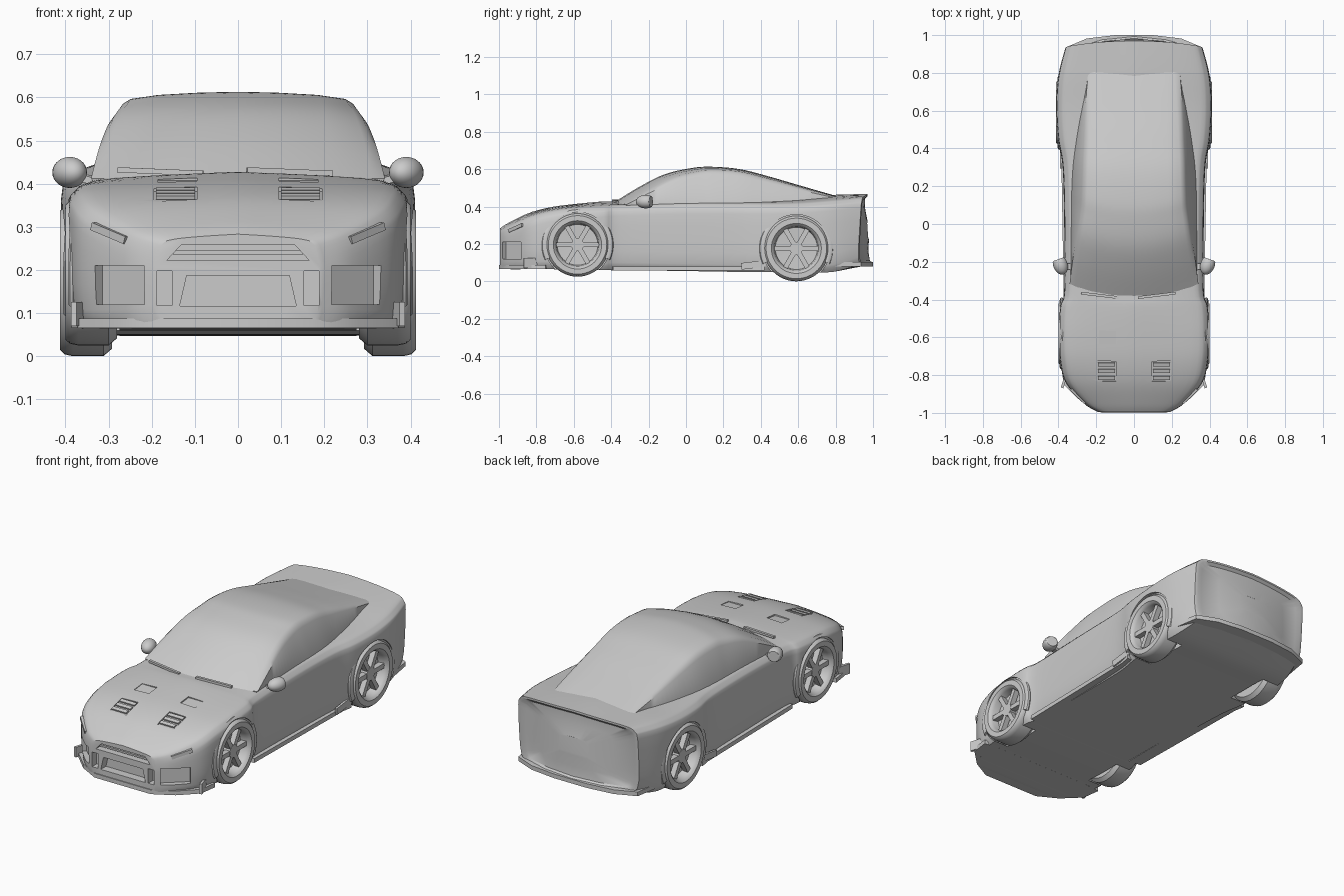
import bpy, bmesh, math
from mathutils import Vector, Matrix

if "Cube" in bpy.data.objects:
    bpy.data.objects.remove(bpy.data.objects["Cube"], do_unlink=True)

# One grey clay material for everything
grey = bpy.data.materials.new("plain_grey")
grey.use_nodes = True
grey.diffuse_color = (0.6, 0.6, 0.6, 1)
grey.node_tree.nodes["Principled BSDF"].inputs["Base Color"].default_value = (0.6, 0.6, 0.6, 1)


def finish(name, bm, angle=35):
    bmesh.ops.recalc_face_normals(bm, faces=bm.faces[:])
    mesh = bpy.data.meshes.new(name)
    bm.to_mesh(mesh)
    bm.free()
    mesh.materials.append(grey)
    ob = bpy.data.objects.new(name, mesh)
    bpy.context.collection.objects.link(ob)
    smooth(ob, angle)
    return ob


def smooth(ob, angle=35):
    bpy.ops.object.select_all(action='DESELECT')
    ob.select_set(True)
    bpy.context.view_layer.objects.active = ob
    bpy.ops.object.shade_smooth_by_angle(angle=math.radians(angle))


def spline(rows, n):
    """Smooth curve through rows of equal length."""
    pts = [Vector(r) for r in rows]
    out = []
    for i in range(len(pts) - 1):
        a, b, c, d = pts[max(i - 1, 0)], pts[i], pts[i + 1], pts[min(i + 2, len(pts) - 1)]
        for k in range(n):
            t = k / n
            out.append(b + (c - a) * (t / 2) + (a * 2 - b * 5 + c * 4 - d) * (t * t / 2)
                       + (b * 3 - a - c * 3 + d) * (t ** 3 / 2))
    return out + [pts[-1]]


def mirror_ring(half):
    return half + [Vector((-p.x, p.y, p.z)) for p in half[-2:0:-1]]


def loft(name, rings, closed=False):
    bm = bmesh.new()
    vs = [[bm.verts.new(p) for p in r] for r in rings]
    n = len(vs[0])
    for a, b in zip(vs, vs[1:] + vs[:1] if closed else vs[1:]):
        for i in range(n):
            bm.faces.new((a[i], a[(i + 1) % n], b[(i + 1) % n], b[i]))
    if not closed:
        bm.faces.new(vs[0])
        bm.faces.new(vs[-1])
    return finish(name, bm)


def box(name, loc, size, rot=(0, 0, 0), taper=1):
    bm = bmesh.new()
    bmesh.ops.create_cube(bm, size=1)
    for v in bm.verts:
        if v.co.z > 0:
            v.co.x *= taper
        v.co = Vector([c * s for c, s in zip(v.co, size)])
    turn = Matrix.Rotation(rot[2], 4, 'Z') @ Matrix.Rotation(rot[1], 4, 'Y') @ Matrix.Rotation(rot[0], 4, 'X')
    bm.transform(Matrix.Translation(loc) @ turn)
    return finish(name, bm)


def plate(name, outline, z0, z1):
    return loft(name, [[Vector((x, y, z)) for x, y in outline] for z in (z0, z1)])


def both(outline):
    return outline + [(-x, y) for x, y in reversed(outline)]


# Lower body: y, half width, floor, shoulder, centre height
stations = [(-.995, .19, .075, .268, .283), (-.95, .265, .065, .292, .312), (-.84, .36, .065, .345, .365),
            (-.72, .39, .065, .38, .397), (-.58, .396, .06, .397, .415), (-.44, .39, .06, .405, .427),
            (-.35, .368, .06, .41, .425), (0, .368, .055, .42, .425), (.3, .376, .05, .42, .43),
            (.45, .4, .05, .42, .44), (.62, .41, .05, .425, .45), (.78, .4, .05, .437, .462),
            (.94, .362, .09, .45, .467)]


def tail(p, w, top):
    """Bow the tail so its middle stands out behind the corners."""
    f = min(max((p.y - .78) / .16, 0), 1)
    t = (top - p.z) / .4
    p.y += f * f * (-.025 * t + (.03 + .055 * t) * (1 - min(abs(p.x) / w, 1) ** 2))
    return p


rings = []
for y, w, zb, zs, zt in spline(stations, 5):
    side = spline([(w * .97, y, zb + .025), (w, y, zb + .1), (w, y, zs - .06), (w * .96, y, zs - .02),
                   (w * .86, y, zs), (w * .5, y, zs * .4 + zt * .6), (0, y, zt)], 3)
    half = [Vector((0, y, zb)), Vector((w * .5, y, zb)), Vector((w * .92, y, zb))] + side
    rings.append(mirror_ring([tail(p, w, zt) for p in half]))
# Dished rear panel
for s, dent in ((.95, 0), (.88, .014), (.6, .018), (.25, .01)):
    ring = [Vector((p.x * s, .94, .27 + (p.z - .27) * s)) for p in rings[len(stations) * 5 - 5]]
    ring = [tail(p, .362, .467) for p in ring]
    rings.append([p - Vector((0, dent, 0)) for p in ring])
body = loft("car_body", rings)


def hood_height(x, y):
    return body.ray_cast((x, y, 2), (0, 0, -1))[1].z


# Cutters for wheel wells, bumper intakes and bonnet vents
WHEELS = {"front": (-.58, .195, .17, .4), "rear": (.59, .176, .176, .412)}
vent_z = hood_height(.145, -.78)
slot_z = hood_height(.145, -.6)
cutters = [box("grille_cutter", (0, -.99, .24), (.33, .07, .036), taper=.8),
           box("lower_grille_cutter", (0, -.99, .152), (.27, .08, .07), taper=.88)]
for s in (-1, 1):
    cutters += [box("slot_cutter", (s * .17, -.99, .158), (.035, .07, .08)),
                box("intake_cutter", (s * .277, -.935, .165), (.15, .06, .09), (0, 0, s * .72)),
                box("vent_cutter", (s * .145, -.78, vent_z), (.1, .11, .016), (.2, 0, 0)),
                box("slot_cutter", (s * .14, -.6, slot_z), (.09, .07, .01), (.12, 0, 0))]
    for y, z, r, x in WHEELS.values():
        bm = bmesh.new()
        bmesh.ops.create_cone(bm, cap_ends=True, segments=48, radius1=r + .005, radius2=r + .005, depth=.24)
        bm.transform(Matrix.Translation((s * .395, y, z)) @ Matrix.Rotation(math.pi / 2, 4, 'Y'))
        cutters.append(finish("well_cutter", bm))
for c in cutters:
    c.hide_render = True
    mod = body.modifiers.new("cut", 'BOOLEAN')
    mod.object, mod.operation, mod.solver = c, 'DIFFERENCE', 'EXACT'
    bpy.context.view_layer.objects.active = body
    bpy.ops.object.modifier_apply(modifier=mod.name)
    bpy.data.objects.remove(c, do_unlink=True)
smooth(body)

# Greenhouse: y, base half width, roof half width, roof height
cabin = [(-.4, .335, .325, .413), (-.25, .335, .306, .505), (-.115, .335, .286, .572), (.02, .335, .268, .604),
         (.126, .334, .262, .613), (.286, .328, .257, .6), (.446, .312, .25, .56), (.607, .285, .242, .513),
         (.767, .25, .23, .467), (.86, .235, .222, .44)]
rings = []
for y, wb, wt, zt in spline(cabin, 5):
    h = max(zt - .405, .006) / .2
    half = [(0, .36), (wb, .36), (wb, .405), (wt + .016, zt - .045 * h), (wt + .004, zt - .027 * h),
            (wt - .014, zt - .016 * h), (wt * .7, zt - .007 * h), (wt * .35, zt - .002 * h), (0, zt)]
    sweep = .065 * min(max((.4 - y) / .4, 0), 1)
    rings.append(mirror_ring([Vector((x, y + sweep * (x / .3) ** 2, z)) for x, z in half]))
loft("cabin", rings)


# Wheels: lathed tyre and dished rim, six spokes and a hub
def wheel(name, s, y, z, r, face):
    profile = [(.02, -.12), (.9, -.12), (1, -.1), (1, -.03), (.975, -.01), (.92, 0), (.76, 0), (.71, -.008),
               (.67, -.02), (.64, -.055), (.02, -.06)]
    rings = []
    for k in range(48):
        a = k * math.tau / 48
        rings.append([Vector((s * (face + d), y + math.cos(a) * q * r, z + math.sin(a) * q * r)) for q, d in profile])
    loft(name + "_tyre", rings, closed=True)
    for k in range(6):
        a = k * math.tau / 6 + math.pi / 6
        d = r * .38
        box(name + "_spoke", (s * (face - .036), y - math.sin(a) * d, z + math.cos(a) * d),
            (.03, r * .15, r * .62), (a, 0, 0))
    bm = bmesh.new()
    bmesh.ops.create_cone(bm, cap_ends=True, segments=24, radius1=r * .2, radius2=r * .2, depth=.05)
    bm.transform(Matrix.Translation((s * (face - .045), y, z)) @ Matrix.Rotation(math.pi / 2, 4, 'Y'))
    finish(name + "_hub", bm)


# Rounded arch lip around the top of each wheel
def arch(name, s, y, z, r, face):
    rings = []
    for k in range(33):
        a = math.radians(-25 + 230 * k / 32)
        x = face - .018 - .012 * max(math.sin(a), 0) ** 2
        ring = []
        for j in range(10):
            b = j * math.tau / 10
            q = r + .002 + .02 * math.cos(b)
            ring.append(Vector((s * (x + .012 * math.sin(b)), y + q * math.cos(a), z + q * math.sin(a))))
        rings.append(ring)
    loft(name, rings)


for s, side in ((1, "left"), (-1, "right")):
    for end, spec in WHEELS.items():
        wheel(f"{end}_{side}_wheel", s, *spec)
        arch(f"{end}_{side}_arch", s, *spec)

    # Side skirt with a raised rear fin
    plate(side + "_skirt", [(s * x, y) for x, y in ((.3, -.4), (.372, -.39), (.385, .36), (.395, .42), (.3, .42))],
          .057, .08)
    box(side + "_skirt_fin", (s * .387, .36, .088), (.012, .13, .035), (.12, 0, 0))

    # Bumper end plates and bonnet louvres
    box(side + "_bumper_fin", (s * .366, -.82, .098), (.014, .1, .055), (0, 0, s * .3))
    for k in range(3):
        y = -.815 + k * .036
        box(side + "_bonnet_louvre", (s * .145, y, vent_z + (y + .78) * .2 - .001), (.09, .02, .008), (.3, 0, 0))

    # Headlamp plate along the front corner
    box(side + "_headlamp", (s * .292, -.905, .285), (.11, .03, .018), (0, s * -.3, s * .75))

    # Door mirror on a short stalk
    bm = bmesh.new()
    bmesh.ops.create_uvsphere(bm, u_segments=24, v_segments=14, radius=1)
    for v in bm.verts:
        v.co.y = min(v.co.y, .55)
    bm.transform(Matrix.Translation((s * .39, -.215, .426)) @ Matrix.Rotation(s * -.35, 4, 'Z')
                 @ Matrix.Diagonal((.038, .055, .036, 1)))
    finish(side + "_mirror", bm)
    box(side + "_mirror_stalk", (s * .345, -.225, .408), (.06, .03, .016), (0, s * -.2, 0))

    # Wiper lying on the cowl
    box(side + "_wiper", (s * .15 - .03, -.378, .428), (.2, .014, .012), (0, .04, s * .12))

# Front splitter, rear lip and grille bar
plate("front_splitter", both([(.17, -1), (.28, -.94), (.372, -.85), (.386, -.75), (.3, -.74)]), .065, .088)
plate("rear_lip", both([(.3, .79), (.385, .8), (.362, .935), (.25, .982), (.1, 1)]), .08, .103)
box("grille_bar", (0, -.972, .24), (.3, .02, .01))
